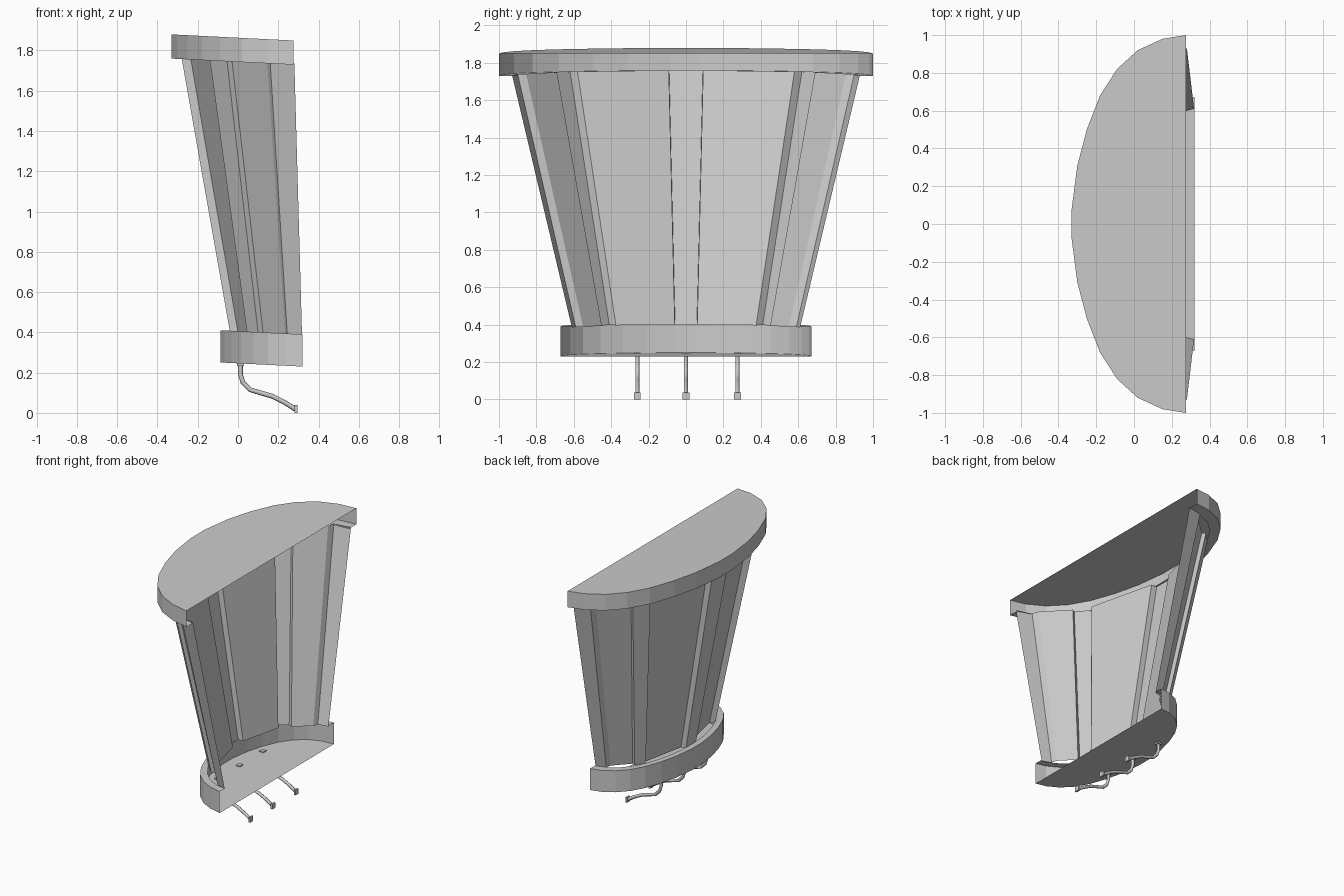
import bpy, bmesh

if "Cube" in bpy.data.objects:
    bpy.data.objects.remove(bpy.data.objects["Cube"])

TILT = -0.05  # every horizontal layer drops slightly towards +x


def lvl(p, z):
    return (p[0], p[1], z + TILT * p[0])


def mirrored(half):
    """Half profile (x, y >= 0) -> full open profile from -y to +y."""
    return [(x, -y) for x, y in reversed(half)] + list(half)


def make_object(name, build):
    bm = bmesh.new()
    build(bm)
    bmesh.ops.remove_doubles(bm, verts=bm.verts, dist=0.0005)
    bmesh.ops.recalc_face_normals(bm, faces=bm.faces)
    me = bpy.data.meshes.new(name)
    bm.to_mesh(me)
    bm.free()
    ob = bpy.data.objects.new(name, me)
    bpy.context.collection.objects.link(ob)
    return ob


def strip(bm, lower, upper):
    """Bridge two open rows of points with quads."""
    a = [bm.verts.new(p) for p in lower]
    b = [bm.verts.new(p) for p in upper]
    for i in range(len(a) - 1):
        bm.faces.new((a[i], a[i + 1], b[i + 1], b[i]))


# Half of the curved outline of the cap; the base is a scaled copy
ARC = [(-0.33, 0.08), (-0.30, 0.31), (-0.25, 0.50), (-0.18, 0.68),
       (-0.09, 0.82), (0.02, 0.92), (0.15, 0.98), (0.275, 1.0)]


def outline(edge_x, sx, sy):
    return mirrored([(edge_x + (x - 0.275) * sx, y * sy) for x, y in ARC])


def tray(name, edge_x, s, z_plate, z_lip):
    """Half-round plate with an outer wall and a narrow inward lip."""
    outer = outline(edge_x, s, s)
    inner = outline(edge_x, s * 0.89, s * 0.915)

    def build(bm):
        bm.faces.new([bm.verts.new(lvl(p, z_plate)) for p in outer])
        wall = [lvl(p, z_lip) for p in outer]
        strip(bm, [lvl(p, z_plate) for p in outer], wall)
        strip(bm, wall, [lvl(p, z_lip) for p in inner])
    make_object(name, build)


tray("top_cap", 0.275, 1.0, 1.863, 1.743)
tray("base_tray", 0.32, 0.672, 0.246, 0.406)

# Flaring back wall: posts set back, panels stepped inward between them
WALL_TOP = [(-0.28, 0.09), (-0.235, 0.092), (-0.105, 0.58), (-0.14, 0.62),
            (-0.055, 0.705), (-0.03, 0.69), (0.145, 0.855), (0.16, 0.90),
            (0.28, 0.93)]
WALL_LOW = [(-0.04, 0.058), (0.0, 0.06), (0.07, 0.375), (0.045, 0.41),
            (0.10, 0.46), (0.125, 0.45), (0.235, 0.55), (0.245, 0.59),
            (0.318, 0.61)]
make_object("slatted_wall", lambda bm: strip(
    bm, [lvl(p, 0.40) for p in mirrored(WALL_LOW)],
    [lvl(p, 1.748) for p in mirrored(WALL_TOP)]))


def box(name, center, size):
    def build(bm):
        bmesh.ops.create_cube(bm, size=1)
        for v in bm.verts:
            v.co = [c + s * k for c, s, k in zip(center, size, v.co)]
    return make_object(name, build)


# Three bent pipes below the base with square collars and ends
PIPE = [(0.012, 0.25), (0.012, 0.19), (0.025, 0.15), (0.06, 0.115),
        (0.11, 0.10), (0.17, 0.083), (0.235, 0.05), (0.285, 0.018)]
for n, y in enumerate((-0.26, 0.0, 0.275), 1):
    cu = bpy.data.curves.new(f"pipe_{n}", 'CURVE')
    cu.dimensions = '3D'
    cu.bevel_depth = 0.012
    cu.bevel_resolution = 1
    cu.use_fill_caps = True
    sp = cu.splines.new('POLY')
    sp.points.add(len(PIPE) - 1)
    for pt, (x, z) in zip(sp.points, PIPE):
        pt.co = (x, y, z, 1)
    bpy.context.collection.objects.link(bpy.data.objects.new(f"pipe_{n}", cu))
    box(f"pipe_collar_{n}", (0.012, y, 0.243), (0.034, 0.036, 0.018))
    box(f"pipe_end_{n}", (0.288, y, 0.019), (0.014, 0.036, 0.038))
